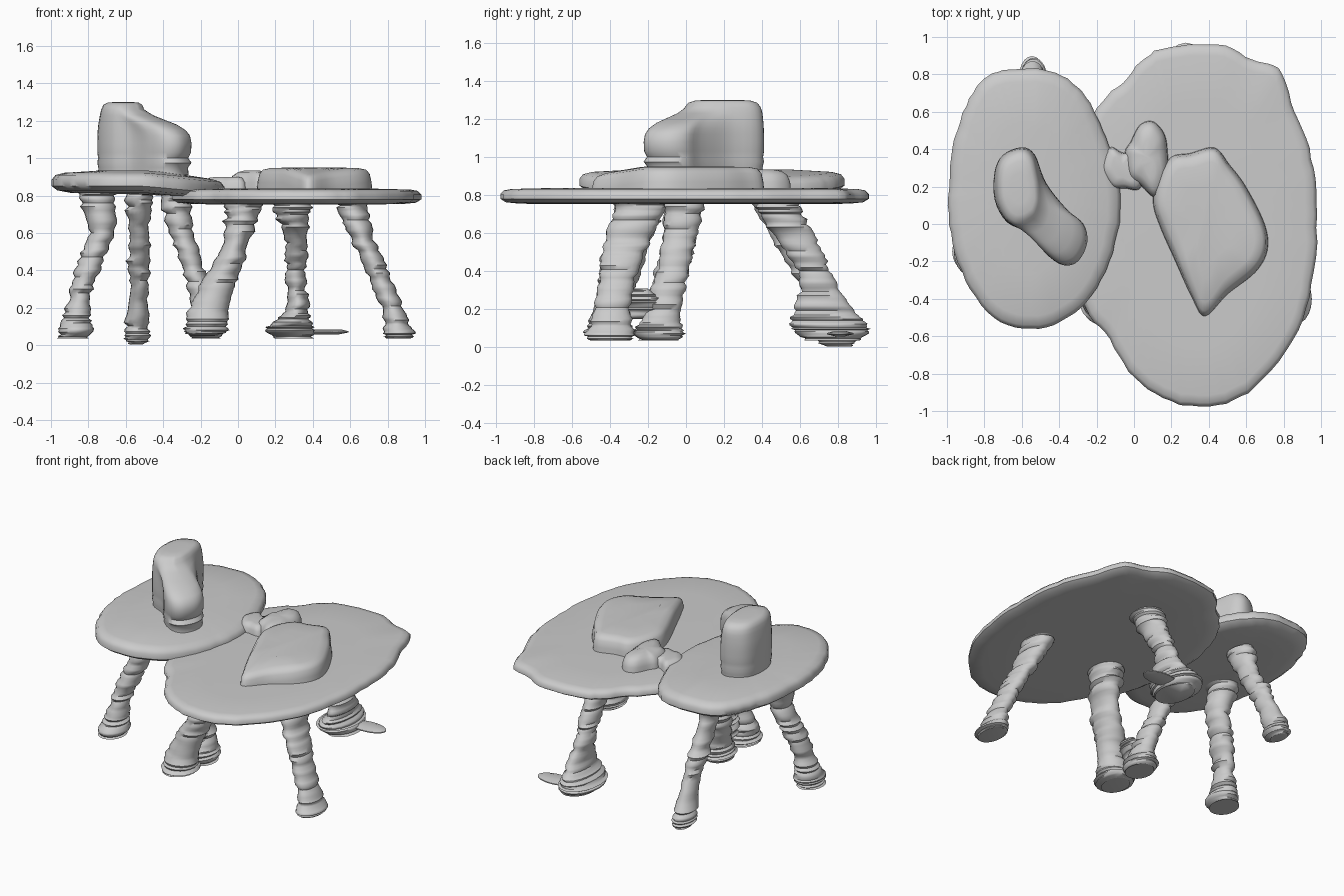
import bpy, bmesh, math, random
from mathutils import Vector
random.seed(4)


def spline(pts, n, closed):
    """Catmull-Rom resampling with n steps per span."""
    P = [Vector(p) for p in pts]
    m, out = len(P), []
    for i in range(m if closed else m - 1):
        def g(k):
            return P[k % m] if closed else P[max(0, min(m - 1, k))]
        a, b, c, d = g(i - 1), g(i), g(i + 1), g(i + 2)
        for s in range(n):
            t = s / n
            out.append(0.5 * (2 * b + (c - a) * t + (2 * a - 5 * b + 4 * c - d) * t * t
                              + (3 * b - a - 3 * c + d) * t ** 3))
    if not closed:
        out.append(P[-1])
    return out


def loft(name, rings):
    """Skin a stack of equal-sized closed rings and cap both ends."""
    bm = bmesh.new()
    R = [[bm.verts.new(p) for p in r] for r in rings]
    n = len(R[0])
    for a, b in zip(R, R[1:]):
        for i in range(n):
            j = (i + 1) % n
            bm.faces.new((a[i], a[j], b[j], b[i]))
    bm.faces.new(R[0][::-1])
    bm.faces.new(R[-1])
    bmesh.ops.recalc_face_normals(bm, faces=bm.faces)
    me = bpy.data.meshes.new(name)
    bm.to_mesh(me)
    bm.free()
    ob = bpy.data.objects.new(name, me)
    bpy.context.collection.objects.link(ob)
    me.shade_smooth()
    bpy.context.view_layer.objects.active = ob
    bpy.ops.object.select_all(action='DESELECT')
    ob.select_set(True)
    bpy.ops.object.shade_smooth_by_angle(angle=math.radians(50))
    return ob


def slab(name, outline, layers, tilt=lambda x, y: 0.0, wobble=0.0):
    """Rounded slab: layers are (inset distance toward the centre, z)."""
    pts = spline([(x, y, 0) for x, y in outline], 5, True)
    c = sum(pts, Vector()) / len(pts)
    w = [random.uniform(-wobble, wobble) for _ in pts]
    rings = []
    for inset, z in layers:
        ring = []
        for p, e in zip(pts, w):
            d = p - c
            q = c + d.normalized() * max(0.01, d.length - inset + e)
            ring.append((q.x, q.y, z + tilt(q.x, q.y)))
        rings.append(ring)
    return loft(name, rings)


def leg(name, path, sides=20, rib=0.010):
    """Ribbed leg through sections (x, y, z, half width x, half width y)."""
    secs = spline([p[:3] for p in path], 7, False)
    sizes = spline([(p[3], p[4], 0) for p in path], 7, False)
    rings = []
    for c, s in zip(secs, sizes):
        k = random.uniform(-rib, rib)
        ph = random.uniform(-.006, .006)
        rings.append([(c.x + ph + (s.x + k) * math.cos(a), c.y - ph + (s.y + k) * math.sin(a), c.z)
                      for a in (2 * math.pi * i / sides for i in range(sides))])
    return loft(name, rings)


def ellipse(cx, cy, rx, ry, n=12):
    return [(cx + rx * math.cos(2 * math.pi * i / n), cy + ry * math.sin(2 * math.pi * i / n))
            for i in range(n)]


# Large table top
big = [(.2, .95), (.45, .96), (.63, .88), (.77, .83), (.86, .6), (.95, .35), (.98, .05),
       (.95, -.32), (.85, -.62), (.65, -.87), (.45, -.97), (.2, -.95), (0, -.82), (-.13, -.62),
       (-.26, -.45), (-.33, -.2), (-.36, .1), (-.3, .4), (-.2, .62), (-.06, .76), (.06, .89)]
slab("large_table_top", big, [(.3, .752), (.1, .755), (.03, .762), (0, .78), (0, .805),
                              (.02, .825), (.06, .832), (.3, .838)], wobble=.006)

# Small table top, dipping where it meets the large one
small = [(-.64, .83), (-.45, .82), (-.3, .73), (-.2, .58), (-.12, .38), (-.07, .15), (-.1, -.1),
         (-.2, -.34), (-.35, -.5), (-.55, -.56), (-.75, -.5), (-.9, -.3), (-.98, -.05),
         (-.99, .2), (-.96, .45), (-.88, .67), (-.78, .79)]
slab("small_table_top", small, [(.3, .812), (.1, .815), (.03, .828), (0, .85), (0, .885),
                                (.02, .91), (.07, .922), (.3, .935)],
     tilt=lambda x, y: -.04 * max(0, (x + .5) / .43), wobble=.004)

# Raised pad on the large top, lower at its front tip
pad = [(.2, .36), (.3, .38), (.43, .41), (.51, .32), (.6, .2), (.7, .0), (.715, -.14), (.65, -.26),
       (.5, -.38), (.38, -.5), (.31, -.4), (.22, -.2), (.14, -.02), (.1, .12), (.13, .26)]
slab("raised_pad", pad, [(0, .82), (.005, .87), (.015, .915), (.035, .938), (.08, .947), (.2, .95)],
     tilt=lambda x, y: -.04 * max(0, min(1, (-.22 - y) / .25)))

# Small mound and the bridge to the small top
slab("mound", [(.18, .4), (.16, .49), (.1, .55), (.03, .53), (-.02, .44), (-.05, .38), (-.03, .25),
               (.04, .2), (.12, .14), (.18, .25)],
     [(0, .82), (.005, .87), (.02, .905), (.05, .925), (.1, .935)])
slab("bridge", [(.04, .42), (-.05, .38), (-.13, .41), (-.18, .3), (-.12, .2), (-.05, .19), (.04, .2)],
     [(0, .83), (.005, .87), (.025, .895), (.06, .9)])

# Two-lobed knob on the small top: broad base outline blends into the tall lobe
base = [(-.6, .41), (-.53, .37), (-.47, .22), (-.36, .08), (-.27, .0), (-.25, -.1), (-.3, -.2),
        (-.38, -.22), (-.47, -.16), (-.56, -.05), (-.68, .01), (-.745, .13), (-.745, .28), (-.7, .37)]
tall = [(-.6, .4), (-.54, .36), (-.51, .25), (-.5, .17), (-.5, .1), (-.52, .04), (-.54, .02),
        (-.57, .0), (-.6, -.01), (-.64, -.01), (-.69, .03), (-.73, .13), (-.73, .28), (-.69, .36)]
A = spline([(x, y, 0) for x, y in base], 4, True)
B = spline([(x, y, 0) for x, y in tall], 4, True)
mid = Vector((-.61, .19, 0))
rings = []
for z, t, s in [(.91, .02, .97), (.95, .03, .97), (.975, .0, 1), (1.0, .04, .98), (1.03, .01, 1),
                (1.08, .0, 1), (1.12, .03, 1), (1.15, .12, 1), (1.18, .3, 1), (1.205, .55, 1),
                (1.23, .8, 1), (1.26, 1, .97), (1.285, 1, .88), (1.297, 1, .7), (1.3, 1, .4)]:
    ring = []
    for a, b in zip(A, B):
        p = mid + (a.lerp(b, t) - mid) * s
        ring.append((p.x, p.y, z))
    rings.append(ring)
loft("knob", rings)

# Legs of the small top
leg("small_left_leg", [(-.88, -.15, .035, .08, .1), (-.87, -.15, .08, .09, .12), (-.86, -.13, .16, .07, .09),
                       (-.84, -.1, .3, .06, .085), (-.79, -.06, .45, .065, .085),
                       (-.73, -.03, .6, .065, .085), (-.75, -.01, .76, .09, .1), (-.75, 0, .83, .1, .11)])
leg("small_back_leg", [(-.54, .8, .003, .03, .06), (-.54, .79, .035, .065, .1), (-.54, .77, .12, .06, .09),
                       (-.53, .69, .3, .055, .085), (-.53, .61, .45, .058, .085),
                       (-.53, .52, .6, .06, .09), (-.53, .45, .76, .065, .1), (-.53, .44, .83, .07, .1)])
leg("small_right_leg", [(-.17, -.14, .035, .08, .1), (-.17, -.14, .08, .09, .13), (-.17, -.13, .16, .075, .1),
                        (-.21, -.09, .32, .06, .085), (-.25, -.06, .45, .06, .085),
                        (-.3, -.03, .6, .06, .085), (-.33, -.01, .74, .075, .1), (-.34, 0, .83, .08, .1)])

# Legs of the large top
leg("large_left_leg", [(-.19, -.4, .05, .07, .1), (-.17, -.4, .08, .11, .13), (-.16, -.4, .17, .11, .1),
                       (-.12, -.37, .3, .1, .1), (-.06, -.34, .42, .08, .11),
                       (-.01, -.31, .55, .07, .12), (.02, -.26, .68, .09, .125), (.03, -.24, .77, .11, .14)])
leg("large_right_leg", [(.86, -.4, .035, .06, .1), (.86, -.4, .07, .085, .13), (.84, -.39, .15, .06, .1),
                        (.78, -.37, .3, .058, .09), (.72, -.34, .45, .065, .11),
                        (.66, -.3, .58, .062, .12), (.62, -.25, .7, .075, .125), (.61, -.24, .77, .085, .14)])
leg("large_back_leg", [(.3, .77, .035, .1, .14), (.28, .76, .09, .13, .2), (.3, .74, .14, .085, .19),
                       (.32, .72, .22, .055, .14), (.31, .69, .35, .052, .09),
                       (.31, .64, .47, .055, .09), (.31, .56, .6, .065, .11),
                       (.29, .5, .7, .09, .11), (.29, .48, .77, .11, .12)])

# Thin toe on the back foot, and the web joining the two crossing legs
slab("foot_toe", ellipse(.46, .81, .13, .07), [(.05, .058), (0, .068), (0, .075), (.04, .085)])
leg("leg_web", [(-.19, -.24, .15, .02, .06), (-.18, -.21, .2, .05, .1),
                (-.17, -.23, .26, .05, .09), (-.16, -.26, .31, .02, .05)])
